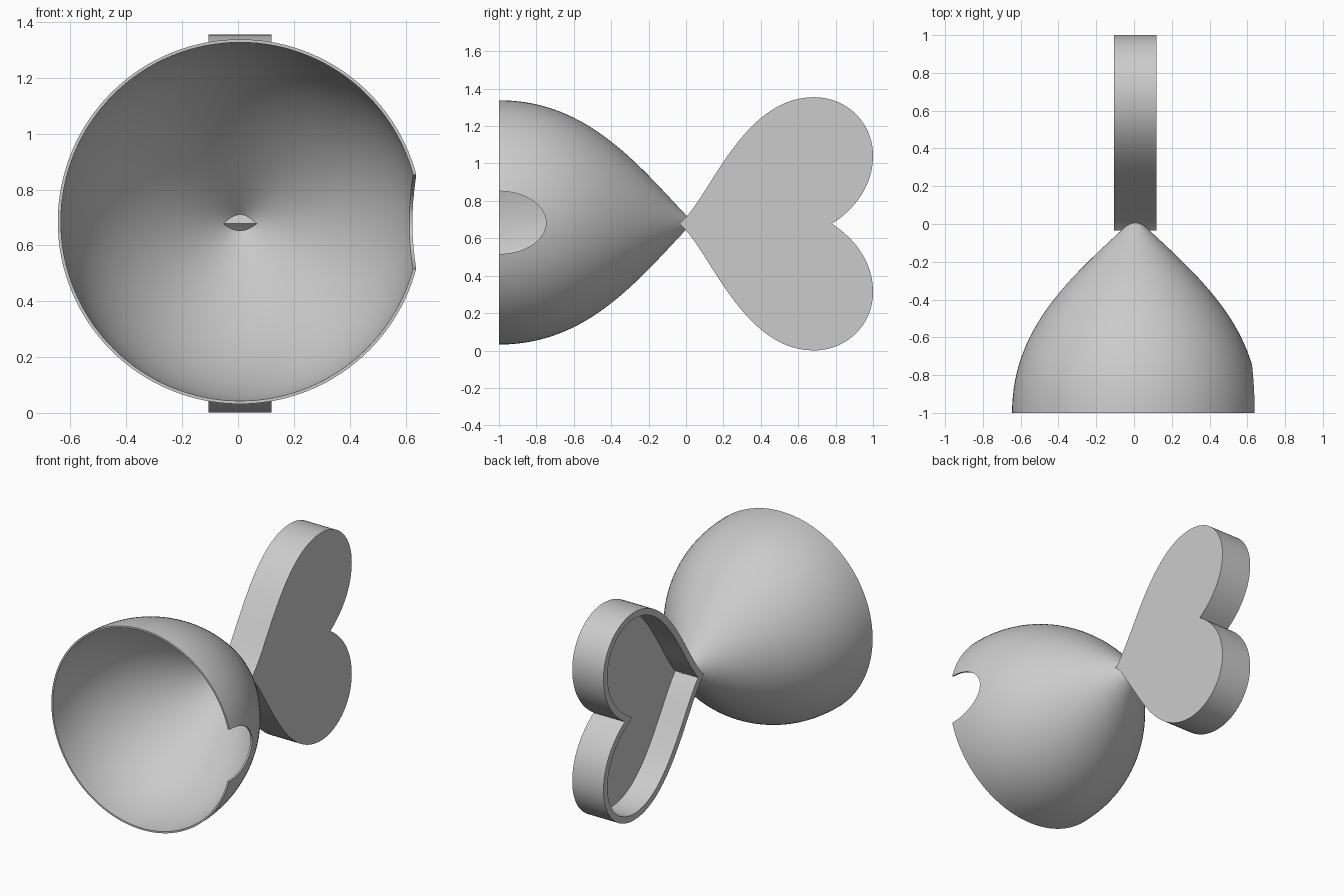
import bpy, bmesh, math
from mathutils import Vector, Matrix
from mathutils.geometry import interpolate_bezier

old = bpy.data.objects.get("Cube")
if old:
    bpy.data.objects.remove(old, do_unlink=True)

grey = bpy.data.materials.new("plain_grey")
grey.use_nodes = True
grey.diffuse_color = (0.6, 0.6, 0.6, 1)
grey.node_tree.nodes["Principled BSDF"].inputs["Base Color"].default_value = (0.6, 0.6, 0.6, 1)

CX = 0.0075          # shared centre line in x
BOWL_Z, HEART_Z = 0.685, 0.6775


def bezier(a, b, c, d, n):
    pts = [Vector((p[0], p[1], 0)) for p in (a, b, c, d)]
    return [p.to_2d() for p in interpolate_bezier(*pts, n)]


def make_object(name, bm):
    bmesh.ops.recalc_face_normals(bm, faces=bm.faces)
    mesh = bpy.data.meshes.new(name)
    bm.to_mesh(mesh)
    bm.free()
    mesh.materials.append(grey)
    obj = bpy.data.objects.new(name, mesh)
    bpy.context.collection.objects.link(obj)
    return obj


def activate(obj):
    bpy.ops.object.select_all(action='DESELECT')
    obj.select_set(True)
    bpy.context.view_layer.objects.active = obj


# Bowl: thin curved shell revolved around the y axis, open to the front
outer = bezier((0.037, 0), (-0.25, 0.3), (-0.52, 0.653), (-1, 0.653), 33)
inner = [Vector((0.02, 0))]
for i in range(1, len(outer)):
    t = (outer[min(i + 1, len(outer) - 1)] - outer[i - 1]).normalized()
    inner.append(outer[i] - 0.011 * Vector((t.y, -t.x)))
inner[-1] = Vector((-1, 0.642))
bm = bmesh.new()
verts = [bm.verts.new((CX, p.x, BOWL_Z + p.y)) for p in outer + inner[::-1]]
edges = [bm.edges.new(pair) for pair in zip(verts, verts[1:])]
bmesh.ops.spin(bm, geom=verts + edges, cent=(CX, 0, BOWL_Z), axis=(0, 1, 0),
               angle=math.tau, steps=128, use_duplicate=False)
bmesh.ops.remove_doubles(bm, verts=bm.verts, dist=0.0001)
bowl = make_object("bowl", bm)

# Oval notch in the left edge of the rim
bm = bmesh.new()
place = (Matrix.Translation((0.7, -1, 0.684)) @ Matrix.Diagonal((1, 0.252, 0.168, 1))
         @ Matrix.Rotation(math.pi / 2, 4, 'Y'))
bmesh.ops.create_cone(bm, cap_ends=True, segments=96, radius1=1, radius2=1,
                      depth=0.8, matrix=place)
cutter = make_object("notch_cutter", bm)
cut = bowl.modifiers.new("notch", 'BOOLEAN')
cut.operation = 'DIFFERENCE'
cut.solver = 'EXACT'
cut.object = cutter
activate(bowl)
bpy.ops.object.modifier_apply(modifier=cut.name)
bpy.data.objects.remove(cutter, do_unlink=True)

# Heart outline: half drawn, then mirrored
half = bezier((-0.035, 0), (0.13, 0.14), (0.30, 0.677), (0.685, 0.677), 33)
half += bezier((0.685, 0.677), (0.86, 0.677), (1, 0.54), (1, 0.365), 20)[1:]
half += bezier((1, 0.365), (1, 0.22), (0.92, 0.09), (0.78, 0), 20)[1:]
heart = half + [Vector((p.x, -p.y)) for p in half[-2:0:-1]]


def inset(points, dist):
    result = []
    for i, p in enumerate(points):
        a = (p - points[i - 1]).normalized()
        b = (points[(i + 1) % len(points)] - p).normalized()
        na, nb = Vector((a.y, -a.x)), Vector((b.y, -b.x))
        n = (na + nb).normalized()
        result.append(p + n * dist / n.dot(na))
    return result


# Heart tray: closed on its left face, hollow towards the right
bm = bmesh.new()


def ring(points, x):
    return [bm.verts.new((x, p.x, HEART_Z + p.y)) for p in points]


hollow = inset(heart, 0.042)
rings = [ring(heart, 0.12), ring(heart, -0.105), ring(hollow, -0.105), ring(hollow, 0.06)]
for r, s in zip(rings, rings[1:]):
    for i in range(len(r)):
        bm.faces.new((r[i - 1], r[i], s[i], s[i - 1]))
bm.faces.new(rings[0])
bm.faces.new(rings[-1])
tray = make_object("heart_tray", bm)

for obj in (bowl, tray):
    activate(obj)
    bpy.ops.object.shade_smooth_by_angle(angle=math.radians(30))
